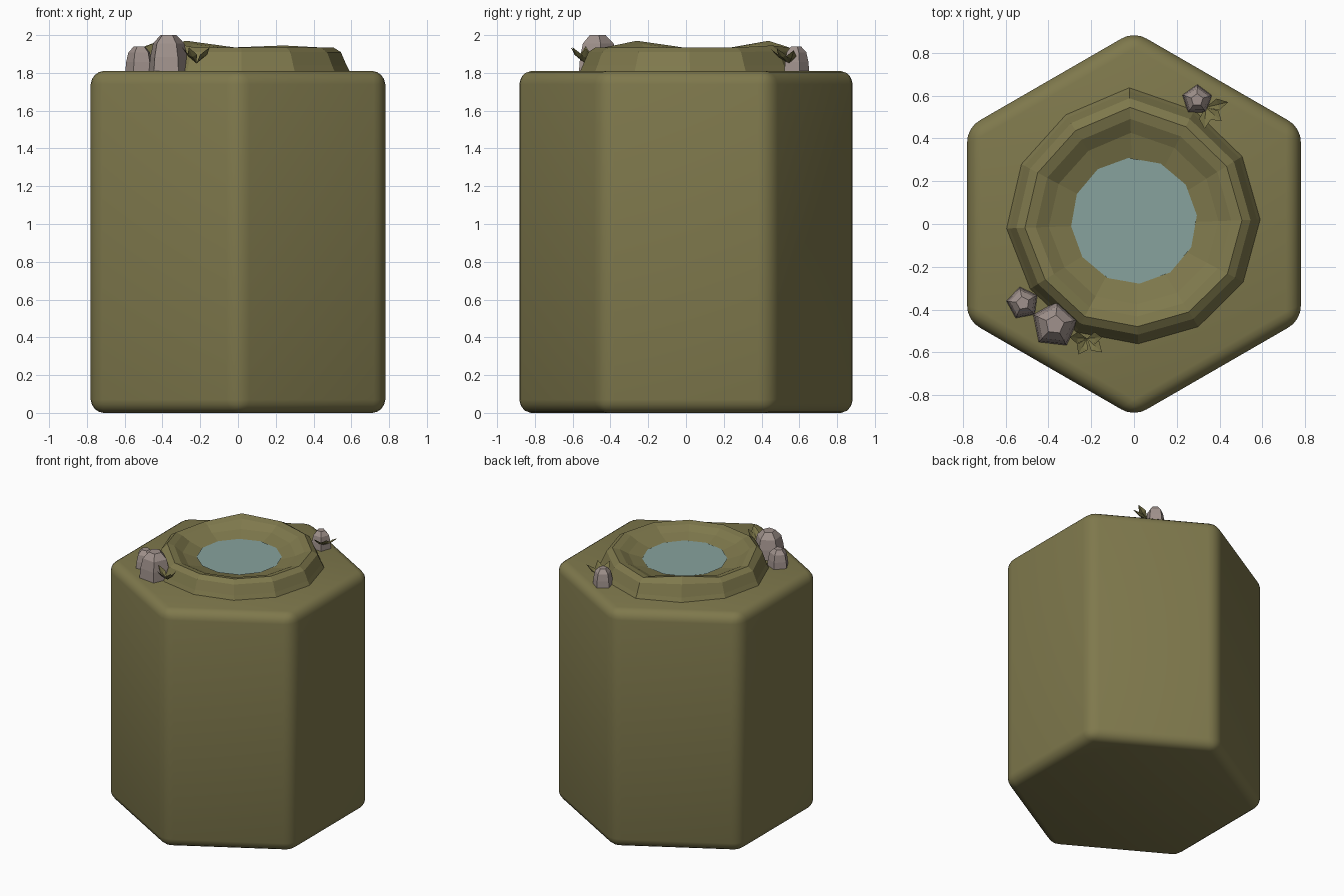
import bpy, bmesh, math
from mathutils import Vector

if "Cube" in bpy.data.objects:
    bpy.data.objects.remove(bpy.data.objects["Cube"])


def mat(name, rgb):
    m = bpy.data.materials.new(name)
    m.diffuse_color = (*rgb, 1)
    m.use_nodes = True
    m.node_tree.nodes["Principled BSDF"].inputs["Base Color"].default_value = m.diffuse_color
    return m


GREEN = mat("moss green", (0.212, 0.190, 0.073))
WATER = mat("pool blue", (0.245, 0.365, 0.340))
ROCK = mat("stone grey", (0.350, 0.285, 0.262))
LEAF = mat("leaf green", (0.190, 0.172, 0.062))


def make(name, bm, material):
    bmesh.ops.recalc_face_normals(bm, faces=bm.faces)
    me = bpy.data.meshes.new(name)
    bm.to_mesh(me)
    bm.free()
    me.materials.append(material)
    ob = bpy.data.objects.new(name, me)
    bpy.context.collection.objects.link(ob)
    return ob


def loft(bm, rings, cap_start=True, cap_end=True):
    """Skin a list of closed point rings."""
    vs = [[bm.verts.new(p) for p in r] for r in rings]
    n = len(vs[0])
    for a, b in zip(vs, vs[1:]):
        for i in range(n):
            j = (i + 1) % n
            bm.faces.new((a[i], a[j], b[j], b[i]))
    if cap_start:
        bm.faces.new(vs[0][::-1])
    if cap_end:
        bm.faces.new(vs[-1])


def ring(n, r, z, cx=0, cy=0, rot=0):
    return [(cx + r * math.cos(rot + math.tau * i / n),
             cy + r * math.sin(rot + math.tau * i / n), z) for i in range(n)]


# Rounded hexagonal column
R = 0.78 / math.cos(math.pi / 6)
bm = bmesh.new()
loft(bm, [ring(6, R, z, rot=math.pi / 6) for z in (0, 1.81)])
column = make("hex_column", bm, GREEN)
bev = column.modifiers.new("round", 'BEVEL')
bev.width, bev.segments, bev.limit_method = 0.07, 4, 'NONE'
bpy.context.view_layer.objects.active = column
column.select_set(True)
bpy.ops.object.modifier_apply(modifier="round")
bpy.ops.object.shade_smooth_by_angle(angle=math.radians(35))
column.select_set(False)

# Uneven twelve-sided crater rim with bowl
scale = [1, 1.01, 1.02, 1.08, 1.02, 1.01, 1.01, 0.97, 0.97, 0.95, 0.96, 0.98]
lift = {2: 0.01, 4: 0.035, 7: 0.035}      # raised crest points
profile = [(0.595, 1.80, 0), (0.575, 1.84, 0), (0.545, 1.91, 0.5), (0.505, 1.935, 1),
           (0.455, 1.925, 0.8), (0.395, 1.895, 0.2), (0.28, 1.862, 0), (0.19, 1.835, 0)]
rings = []
for r, z, k in profile:
    pts = []
    for i in range(12):
        a = math.tau * i / 12 + math.radians(2)
        pts.append((r * scale[i] * math.cos(a), r * scale[i] * math.sin(a),
                    z + k * lift.get(i, 0)))
    rings.append(pts)
bm = bmesh.new()
loft(bm, rings)
make("crater_rim", bm, GREEN)

# Pool surface
bm = bmesh.new()
bm.faces.new([bm.verts.new(p) for p in ring(12, 0.295, 1.872, 0, 0.015, math.radians(5))])
make("pool_water", bm, WATER)


# Five-sided tapering stones
def stone(name, x, y, r, top, rot):
    h = top - 1.80
    bm = bmesh.new()
    loft(bm, [ring(5, r * s, 1.80 + h * t, x, y, rot)
              for s, t in ((1, 0), (0.93, 0.42), (0.78, 0.78), (0.4, 1))])
    make(name, bm, ROCK)


stone("large_stone", -0.37, -0.47, 0.112, 2.0, 0.2)
stone("small_stone", -0.52, -0.37, 0.078, 1.94, 0.5)
stone("back_stone", 0.295, 0.58, 0.073, 1.94, 0.3)


# Sprigs of curved, folded leaves
def sprig(name, base, tips):
    bm = bmesh.new()
    b = Vector(base)
    for t in tips:
        t = Vector(t)
        side = (t - b).cross(Vector((0, 0, 1))).normalized() * 0.028
        m = b.lerp(t, 0.55) - Vector((0, 0, 0.012))
        vb, vm, vt = (bm.verts.new(p) for p in (b, m, t))
        for s in (-1, 1):
            e = bm.verts.new(m + side * s + Vector((0, 0, 0.012)))
            bm.faces.new((vb, vm, e))
            bm.faces.new((vm, vt, e))
    make(name, bm, LEAF)


sprig("front_sprig", (-0.22, -0.535, 1.85),
      [(-0.26, -0.61, 1.935), (-0.15, -0.60, 1.935), (-0.15, -0.53, 1.93), (-0.30, -0.53, 1.94)])
sprig("back_sprig", (0.335, 0.545, 1.85),
      [(0.44, 0.57, 1.92), (0.41, 0.48, 1.93), (0.33, 0.445, 1.93)])
